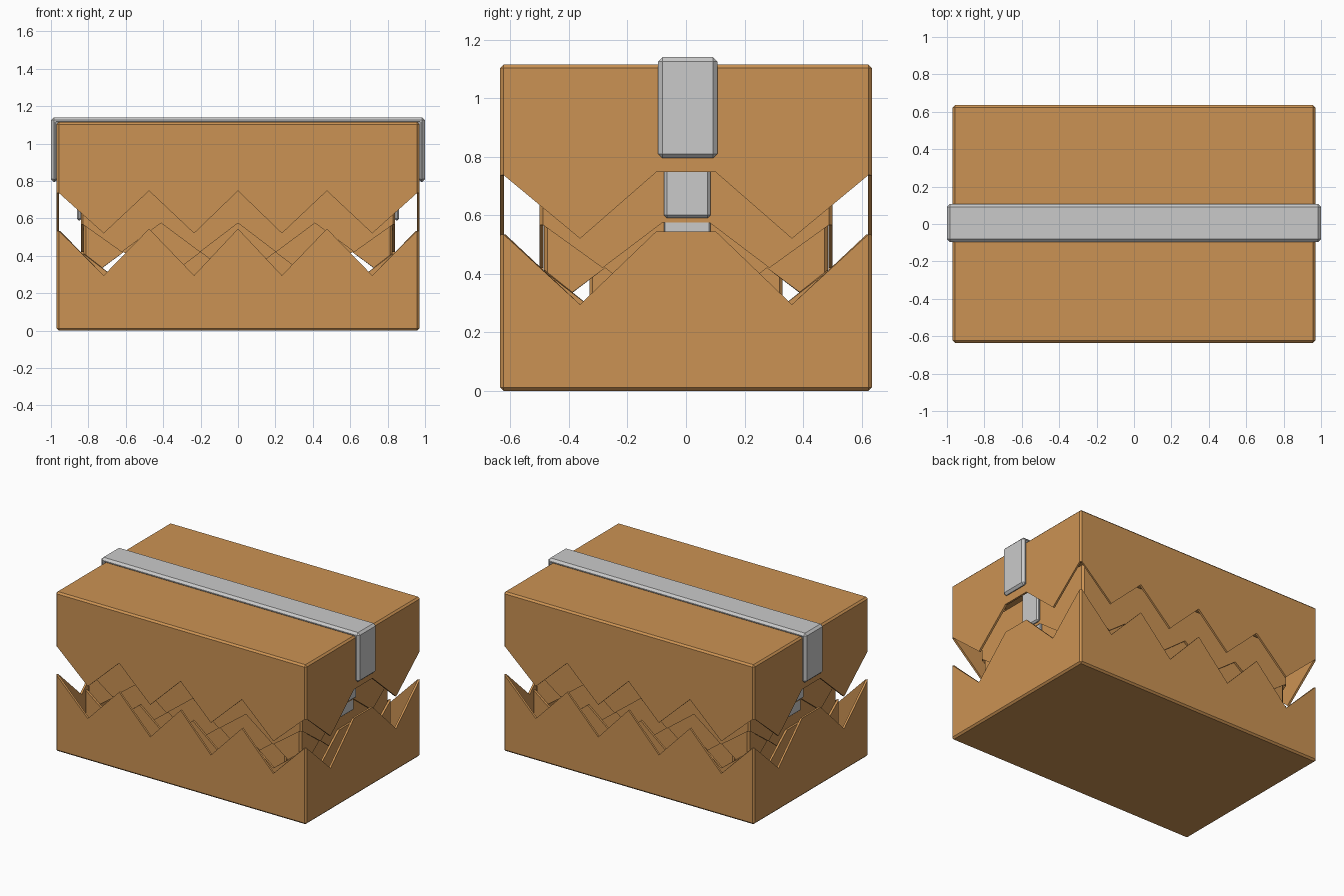
import bpy, bmesh

if "Cube" in bpy.data.objects:
    bpy.data.objects.remove(bpy.data.objects["Cube"])


def material(name, rgb):
    m = bpy.data.materials.new(name)
    m.diffuse_color = (*rgb, 1)
    m.use_nodes = True
    m.node_tree.nodes["Principled BSDF"].inputs["Base Color"].default_value = m.diffuse_color
    return m


CARD = material("cardboard brown", (0.60, 0.29, 0.087))
TAPE = material("tape grey", (0.59, 0.59, 0.59))

# Jagged tear as (fraction along wall, is valley)
LONG = [(-1, 0), (-0.74, 1), (-0.49, 0), (-0.242, 1), (0, 0), (0.242, 1), (0.49, 0), (0.74, 1)]
SHORT = [(-1, 0), (-0.57, 1), (-0.16, 0), (0.16, 0), (0.57, 1)]


def finish(name, bm, mat, bevel, thickness=0):
    me = bpy.data.meshes.new(name)
    bm.to_mesh(me)
    bm.free()
    ob = bpy.data.objects.new(name, me)
    bpy.context.collection.objects.link(ob)
    me.materials.append(mat)
    b = ob.modifiers.new("bevel", 'BEVEL')
    b.width, b.segments, b.limit_method = bevel, 1, 'ANGLE'
    if thickness:
        s = ob.modifiers.new("thickness", 'SOLIDIFY')
        s.thickness, s.offset = thickness, -1
    return ob


def torn_shell(name, hx, hy, z_flat, z_corner, z_valley, thickness=0.014):
    """Open box half with a jagged rim; z_flat is its closed side."""
    ring = [(hx * t, -hy, v) for t, v in LONG] + [(hx, hy * t, v) for t, v in SHORT]
    ring += [(-x, -y, v) for x, y, v in ring]
    bm = bmesh.new()
    rim = [bm.verts.new((x, y, z_valley if v else z_corner)) for x, y, v in ring]
    flat = [bm.verts.new((x, y, z_flat)) for x, y, v in ring]
    is_lid = z_flat > z_corner
    low, high = (rim, flat) if is_lid else (flat, rim)
    n = len(ring)
    for i in range(n):
        j = (i + 1) % n
        bm.faces.new((low[i], low[j], high[j], high[i]))
    bm.faces.new(flat if is_lid else flat[::-1])
    return finish(name, bm, CARD, 0.012, thickness)


def strap(name, hx, top, bottom, y0, y1, t, bevel):
    """U-shaped tape folded over the lid."""
    pts = [(-hx, bottom), (-hx, top), (hx, top), (hx, bottom),
           (hx - t, bottom), (hx - t, top - t), (t - hx, top - t), (t - hx, bottom)]
    bm = bmesh.new()
    a = [bm.verts.new((x, y0, z)) for x, z in pts]
    b = [bm.verts.new((x, y1, z)) for x, z in pts]
    for i in range(8):
        j = (i + 1) % 8
        bm.faces.new((a[i], a[j], b[j], b[i]))
    bm.faces.new(a)
    bm.faces.new(b[::-1])
    bmesh.ops.recalc_face_normals(bm, faces=bm.faces[:])
    return finish(name, bm, TAPE, bevel)


# Outer box halves
torn_shell("outer_lid", 0.97, 0.635, 1.115, 0.747, 0.52)
torn_shell("outer_base", 0.97, 0.635, 0, 0.545, 0.295)
strap("outer_tape", 1.0, 1.14, 0.795, -0.095, 0.107, 0.036, 0.015)

# Nested box halves
torn_shell("inner_lid", 0.84, 0.5, 0.83, 0.575, 0.42)
torn_shell("inner_base", 0.84, 0.5, 0.06, 0.42, 0.255)
strap("inner_tape", 0.862, 0.85, 0.59, -0.075, 0.083, 0.028, 0.01)

# Lining whose teeth hang down through the inner tear
torn_shell("lining", 0.825, 0.485, 0.80, 0.265, 0.42, 0.01)
strap("lining_tape", 0.838, 0.81, 0.50, -0.075, 0.083, 0.018, 0.004)

# Innermost box
bm = bmesh.new()
bmesh.ops.create_cube(bm, size=1)
for v in bm.verts:
    v.co.x *= 1.2
    v.co.y *= 0.66
    v.co.z = 0.385 + v.co.z * 0.61
finish("core_box", bm, CARD, 0.01)
